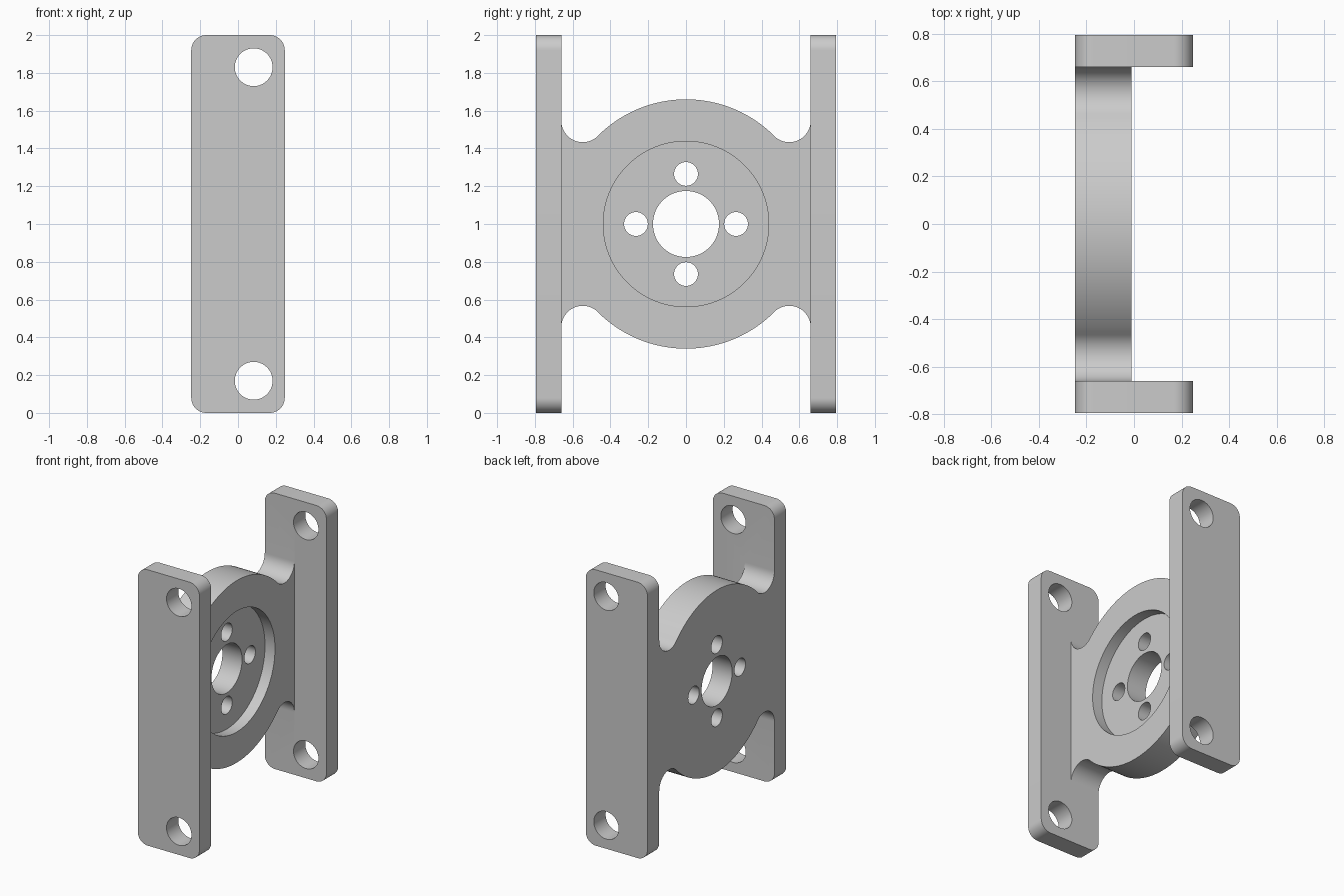
import bpy
import bmesh
from math import sin, cos, pi, radians

if "Cube" in bpy.data.objects:
    bpy.data.objects.remove(bpy.data.objects["Cube"])

HALF_X, IN_Y, OUT_Y, MID_Z = 0.2475, 0.66, 0.795, 1.0
WEB_FRONT, RECESS_FLOOR = -0.01, -0.09

grey = bpy.data.materials.new("light_grey")
grey.use_nodes = True
grey.diffuse_color = (0.6, 0.6, 0.6, 1)
grey.node_tree.nodes["Principled BSDF"].inputs["Base Color"].default_value = (0.6, 0.6, 0.6, 1)


def arc(cu, cv, r, start, end, steps):
    """Points on an arc, angles in degrees."""
    angles = [radians(start + (end - start) * i / steps) for i in range(steps + 1)]
    return [(cu + r * cos(a), cv + r * sin(a)) for a in angles]


def prism(name, points, axis, low, high):
    """Extrude a (u, z) outline along x or y."""
    def place(u, z, d):
        return (d, u, z) if axis == "x" else (u, d, z)
    bm = bmesh.new()
    face = bm.faces.new([bm.verts.new(place(u, z, low)) for u, z in points])
    out = bmesh.ops.extrude_face_region(bm, geom=[face])
    top = [g for g in out["geom"] if isinstance(g, bmesh.types.BMVert)]
    bmesh.ops.translate(bm, verts=top, vec=place(0, 0, high - low))
    bmesh.ops.recalc_face_normals(bm, faces=bm.faces)
    mesh = bpy.data.meshes.new(name)
    bm.to_mesh(mesh)
    bm.free()
    mesh.materials.append(grey)
    obj = bpy.data.objects.new(name, mesh)
    bpy.context.collection.objects.link(obj)
    return obj


def combine(target, other, operation):
    """Apply a boolean and discard the second solid."""
    mod = target.modifiers.new(operation.lower(), "BOOLEAN")
    mod.object, mod.operation, mod.solver = other, operation, "EXACT"
    bpy.context.view_layer.objects.active = target
    bpy.ops.object.modifier_apply(modifier=mod.name)
    bpy.data.objects.remove(other)


def drill(target, u, z, r, axis, low, high, steps=64):
    cutter = prism("cutter", arc(u, z, r, 0, 360, steps)[:-1], axis, low, high)
    combine(target, cutter, "DIFFERENCE")


# Central web: disc blended into the side plates by four fillets
R, FILLET = 0.66, 0.1135
fc = IN_Y - FILLET
corner = arc(fc, fc, FILLET, 360, 225, 20)
quarter = [(IN_Y + 0.06, fc)] + corner + arc(0, 0, R, 45, 90, 24)[1:]
upper = quarter + [(-u, z) for u, z in reversed(quarter[:-1])]
outline = upper + [(-u, -z) for u, z in upper]
bracket = prism("mounting_bracket", [(u, z + MID_Z) for u, z in outline],
                "x", -HALF_X, WEB_FRONT)

# Side plates with rounded corners and bolt holes
CORNER = 0.08
cx, cz = HALF_X - CORNER, 1 - CORNER
plate_outline = []
for i, (sx, sz) in enumerate([(1, 1), (-1, 1), (-1, -1), (1, -1)]):
    plate_outline += arc(sx * cx, MID_Z + sz * cz, CORNER, 90 * i, 90 * i + 90, 12)
for side in (-1, 1):
    low, high = sorted((side * IN_Y, side * OUT_Y))
    plate = prism("side_plate", plate_outline, "y", low, high)
    for z in (0.17, 1.83):
        drill(plate, 0.083, z, 0.1, "y", low - 0.1, high + 0.1)
    combine(bracket, plate, "UNION")

# Round recess, centre bore and four bolt holes through the web
drill(bracket, 0, MID_Z, 0.438, "x", RECESS_FLOOR, 0.1, 96)
drill(bracket, 0, MID_Z, 0.175, "x", -0.4, 0.1)
for i in range(4):
    a = i * pi / 2
    drill(bracket, 0.265 * cos(a), MID_Z + 0.265 * sin(a), 0.063, "x", -0.4, 0.1, 40)

# Smooth the curved walls, keep the machined edges sharp
bpy.ops.object.select_all(action="DESELECT")
bracket.select_set(True)
bpy.context.view_layer.objects.active = bracket
bpy.ops.object.shade_smooth_by_angle(angle=radians(30))
